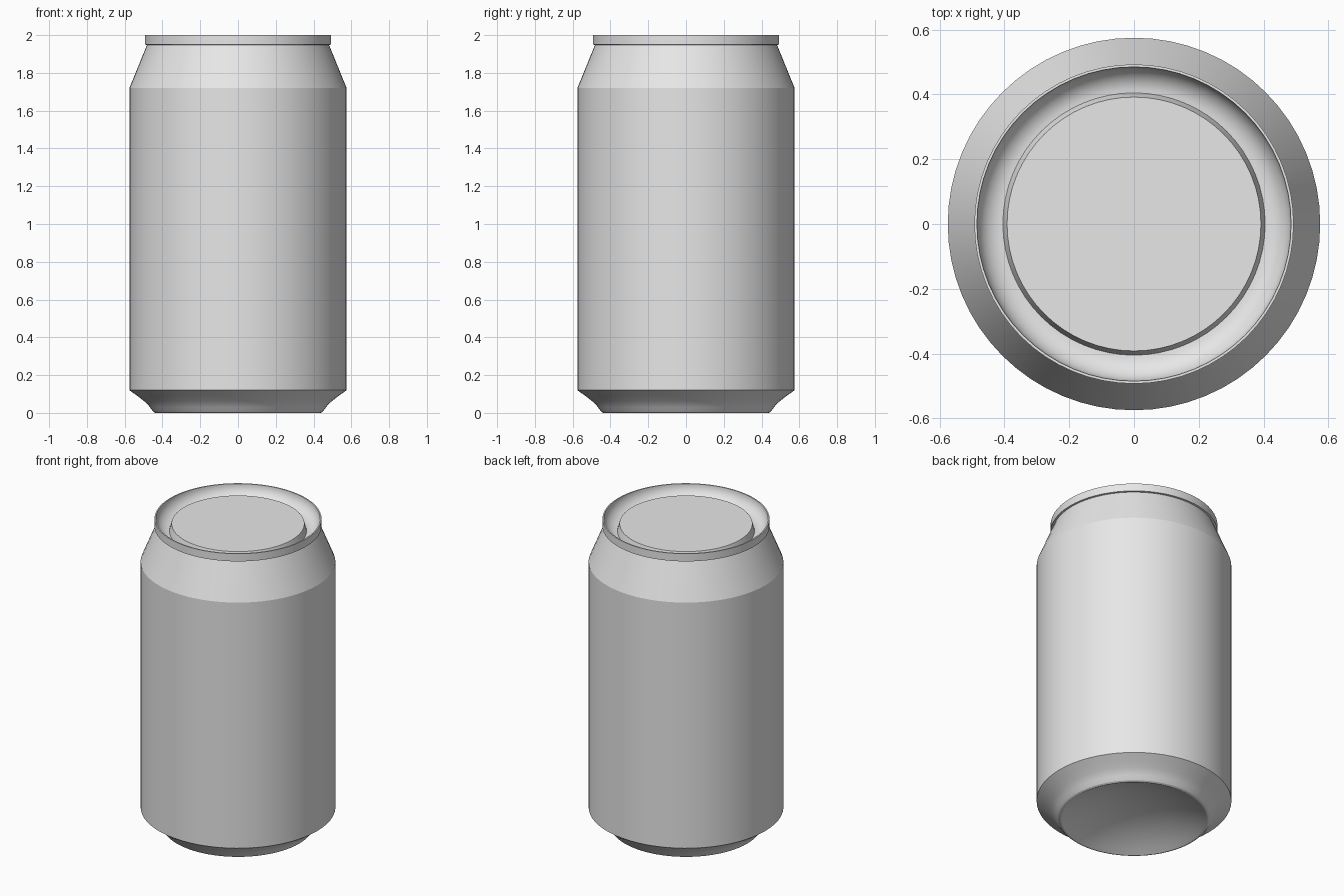
import bpy
import bmesh
import math

SEGMENTS = 64

cube = bpy.data.objects.get("Cube")
if cube:
    bpy.data.objects.remove(cube, do_unlink=True)

# One bare metal material
metal = bpy.data.materials.new("light grey metal")
metal.use_nodes = True
GREY = (0.8, 0.8, 0.8, 1.0)
metal.diffuse_color = GREY
metal.node_tree.nodes["Principled BSDF"].inputs["Base Color"].default_value = GREY


def arc(centre, rx, rz, start, end, steps):
    """Points (radius, height) along an elliptical arc, angles in degrees."""
    points = []
    for i in range(steps + 1):
        a = math.radians(start + (end - start) * i / steps)
        points.append((centre[0] + rx * math.cos(a), centre[1] + rz * math.sin(a)))
    return points


def lathe(name, profile):
    """Revolve a profile, listed along the skin from underside to top."""
    bm = bmesh.new()
    rings = []
    for r, z in profile:
        rings.append([bm.verts.new((r * math.cos(t), r * math.sin(t), z))
                      for t in (math.tau * k / SEGMENTS for k in range(SEGMENTS))])
    for low, high in zip(rings, rings[1:]):
        for k in range(SEGMENTS):
            n = (k + 1) % SEGMENTS
            bm.faces.new((low[k], low[n], high[n], high[k]))
    bmesh.ops.remove_doubles(bm, verts=bm.verts, dist=1e-5)
    mesh = bpy.data.meshes.new(name)
    bm.to_mesh(mesh)
    bm.free()
    mesh.materials.append(metal)
    obj = bpy.data.objects.new(name, mesh)
    bpy.context.collection.objects.link(obj)
    bpy.ops.object.select_all(action='DESELECT')
    obj.select_set(True)
    bpy.context.view_layer.objects.active = obj
    bpy.ops.object.shade_smooth_by_angle(angle=math.radians(19))
    return obj


# Base: hollow dome, narrow standing ring and flared foot
DOME_R, DOME_H = 0.43, 0.11
sphere_r = (DOME_R ** 2 + DOME_H ** 2) / (2 * DOME_H)
edge = math.degrees(math.asin(DOME_R / sphere_r))
dome = arc((0, DOME_H - sphere_r), sphere_r, sphere_r, 90, 90 - edge, 10)
foot = [(0.438, 0.0), (0.446, 0.004), (0.453, 0.012), (0.466, 0.030),
        (0.480, 0.047), (0.498, 0.063), (0.530, 0.088), (0.575, 0.12)]
lathe("can_base", dome + foot)

# Body: straight wall and tapered shoulder
lathe("can_body", [(0.575, 0.12), (0.575, 1.72), (0.482, 1.948)])

# Lid: rolled rim, rounded channel and raised centre panel
rim = [(0.482, 1.948), (0.493, 1.95), (0.493, 2.0)]
channel = arc((0.405, 2.0), 0.08, 0.08, 0, -90, 10)
panel = [(0.392, 1.967), (0.0, 1.967)]
lathe("can_lid", rim + channel + panel)
